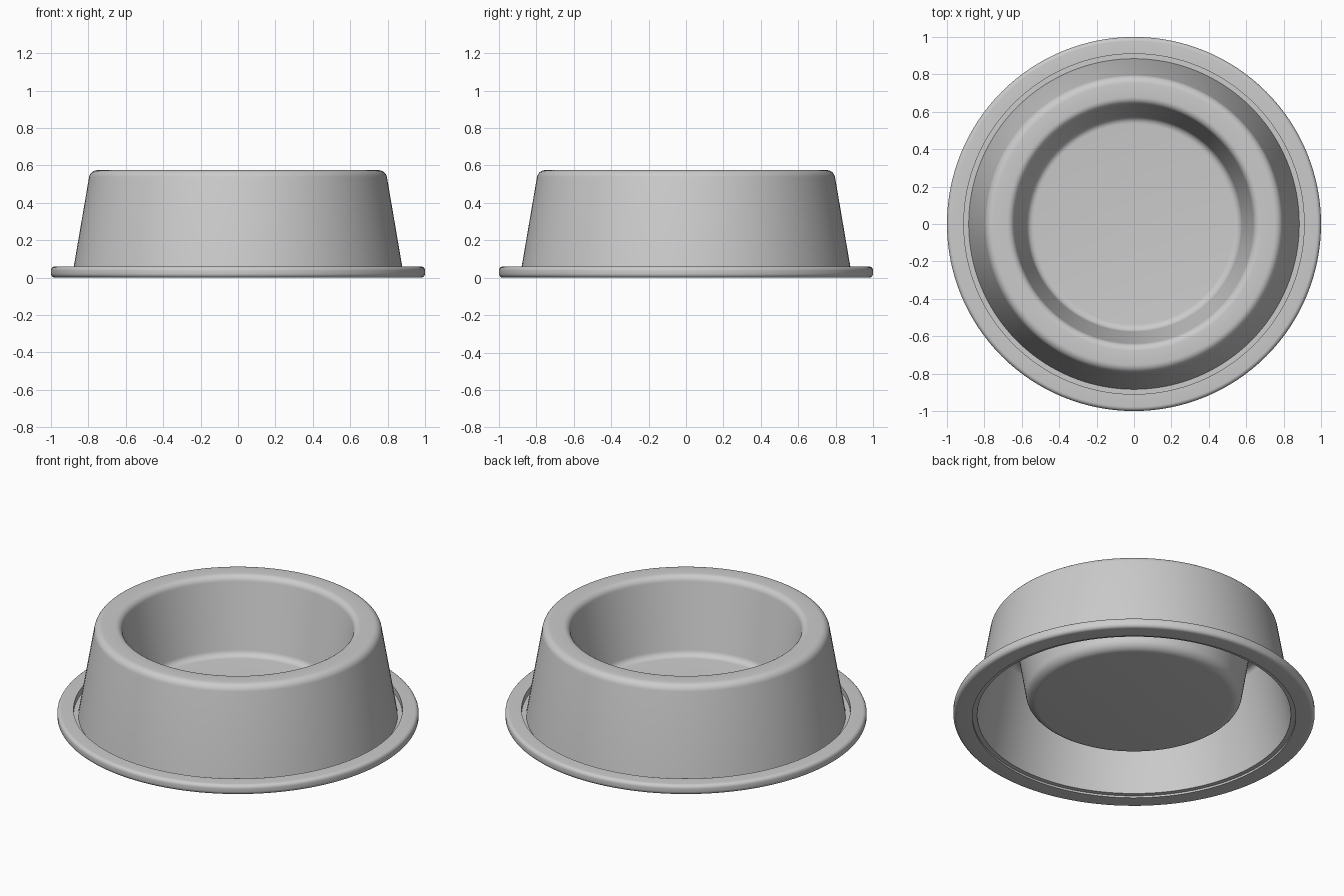
import bpy, bmesh, math
from mathutils import Vector

SEGMENTS = 128

cube = bpy.data.objects.get("Cube")
if cube:
    bpy.data.objects.remove(cube)

# Single grey finish
grey = bpy.data.materials.new("plain grey")
grey.use_nodes = True
colour = (0.6, 0.6, 0.6, 1)
grey.diffuse_color = colour
grey.node_tree.nodes["Principled BSDF"].inputs["Base Color"].default_value = colour


def rounded(corners, steps=6):
    """Replace each (radius, height, fillet) corner with a tangent arc."""
    pts = []
    n = len(corners)
    for i, (r, z, f) in enumerate(corners):
        p = Vector((r, 0, z))
        if f == 0:
            pts.append(p)
            continue
        q, s = corners[i - 1], corners[(i + 1) % n]
        a = (Vector((q[0], 0, q[1])) - p).normalized()
        b = (Vector((s[0], 0, s[1])) - p).normalized()
        half = a.angle(b) / 2
        centre = p + (a + b).normalized() * (f / math.sin(half))
        start = (p + a * (f / math.tan(half)) - centre).normalized()
        end = (p + b * (f / math.tan(half)) - centre).normalized()
        for k in range(steps + 1):
            pts.append(centre + start.slerp(end, k / steps) * f)
    return pts


def lathe(name, corners):
    """Spin a closed profile around the vertical axis."""
    bm = bmesh.new()
    verts = [bm.verts.new(p) for p in rounded(corners)]
    edges = []
    for a, b in zip(verts, verts[1:] + verts[:1]):
        if a.co.x > 0 or b.co.x > 0:
            edges.append(bm.edges.new((a, b)))
    bmesh.ops.spin(bm, geom=verts + edges, cent=(0, 0, 0), axis=(0, 0, 1),
                   angle=math.tau, steps=SEGMENTS, use_merge=False)
    bmesh.ops.remove_doubles(bm, verts=bm.verts, dist=0.0002)
    bmesh.ops.recalc_face_normals(bm, faces=bm.faces)
    mesh = bpy.data.meshes.new(name)
    bm.to_mesh(mesh)
    bm.free()
    obj = bpy.data.objects.new(name, mesh)
    bpy.context.collection.objects.link(obj)
    mesh.materials.append(grey)
    bpy.ops.object.select_all(action="DESELECT")
    obj.select_set(True)
    bpy.context.view_layer.objects.active = obj
    bpy.ops.object.shade_smooth_by_angle(angle=math.radians(35))


# Thin pressed shell: basin, top rim, sloping skirt and small foot flange
lathe("bowl_shell", [
    (0, 0.12, 0), (0.57, 0.12, 0.04), (0.645, 0.575, 0.04),
    (0.79, 0.575, 0.045), (0.884, 0.025, 0), (0.93, 0.025, 0),
    (0.93, 0.012, 0), (0.868, 0.012, 0), (0.774, 0.555, 0.03),
    (0.664, 0.555, 0.03), (0.59, 0.1, 0.06), (0, 0.1, 0),
])

# Flat base ring with rounded outer edge and a groove beside the skirt
lathe("base_ring", [
    (0.91, 0.02, 0), (0.91, 0.06, 0), (1, 0.06, 0.022),
    (1, 0, 0.022), (0.895, 0, 0), (0.895, 0.02, 0),
])
